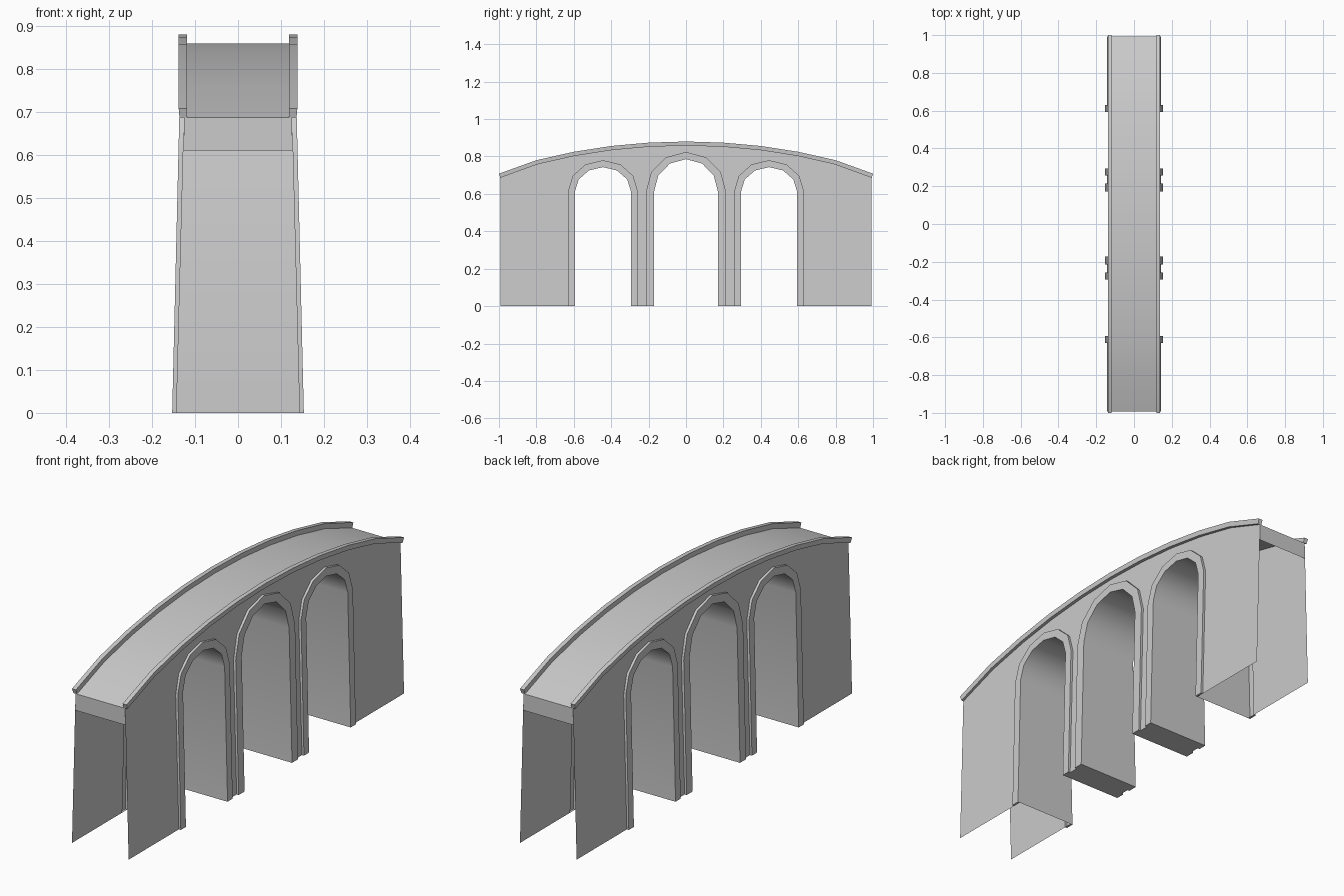
import bpy, bmesh, math
from mathutils import Vector

if "Cube" in bpy.data.objects:
    bpy.data.objects.remove(bpy.data.objects["Cube"])

SPRING = 0.612
CURB_H = 0.022
# half profile of the curb top (y, z), mirrored to the full length
HALF = [(0, .88), (.2, .874), (.4, .856), (.6, .825), (.8, .78), (1, .708)]
TOP = [(-y, z) for y, z in HALF[:0:-1]] + HALF
DECK = [(y * .993, z - CURB_H) for y, z in TOP]
# arches: centre y, inner radii, outer radii
ARCHES = [(-.444, (.15, .131), (.187, .168)),
          (0, (.171, .174), (.214, .212)),
          (.444, (.15, .131), (.187, .168))]


def wall_x(z):
    return .143 - .026 * z


def trim_x(z):
    return .153 - .024 * z


def arch_path(yc, radii):
    """Leg, six-sided half ellipse, leg."""
    ry, rz = radii
    curve = [(yc - ry * math.cos(math.pi * i / 6),
              SPRING + rz * math.sin(math.pi * i / 6)) for i in range(7)]
    return [(yc - ry, 0)] + curve + [(yc + ry, 0)]


def build(name, verts, faces, outward=None):
    """Mesh object; outward(centre) gives the side each face should show."""
    me = bpy.data.meshes.new(name)
    me.from_pydata(verts, [], faces)
    bm = bmesh.new()
    bm.from_mesh(me)
    bm.normal_update()
    if outward:
        for f in bm.faces:
            if f.normal.dot(outward(f.calc_center_median())) < 0:
                f.normal_flip()
    else:
        bmesh.ops.recalc_face_normals(bm, faces=bm.faces)
    bm.to_mesh(me)
    bm.free()
    ob = bpy.data.objects.new(name, me)
    bpy.context.collection.objects.link(ob)
    bpy.ops.object.select_all(action='DESELECT')
    ob.select_set(True)
    bpy.context.view_layer.objects.active = ob
    bpy.ops.object.shade_smooth_by_angle(angle=math.radians(35))
    return ob


def loft(name, rows, outward=None, closed=False, caps=False):
    """Skin a list of equal-length rows; closed joins the last row to the first."""
    n, m = len(rows), len(rows[0])
    verts = [v for r in rows for v in r]
    faces = []
    for a in range(n if closed else n - 1):
        b = (a + 1) % n
        faces += [(a*m + i, a*m + i + 1, b*m + i + 1, b*m + i) for i in range(m - 1)]
    if caps:
        faces += [tuple(a*m + e for a in range(n)) for e in (0, m - 1)]
    return build(name, verts, faces, outward)


# road surface
loft("road", [[(s * .125, y, z) for y, z in DECK] for s in (-1, 1)],
     lambda c: Vector((0, 0, 1)))

# short panel under each end of the road
for s in (-1, 1):
    y, z = s * .993, DECK[0][1]
    build("end_panel", [(-.125, y, z), (.125, y, z), (.127, y, .61), (-.127, y, .61)],
          [(0, 1, 2, 3)], lambda c, s=s: Vector((0, s, 0)))

# leaning side walls, cut around the arches, and the curbs above them
outline = [(-.993, 0)]
for yc, inner, outer in ARCHES:
    outline += arch_path(yc, outer)
outline += [(.993, 0)] + DECK[::-1]
for s in (-1, 1):
    build("side_wall", [(s * wall_x(z), y, z) for y, z in outline],
          [tuple(range(len(outline)))], lambda c, s=s: Vector((s, 0, 0)))
    loft("curb", [[(s * x, y, z) for y, z in path]
                  for x, path in ((.118, DECK), (.118, TOP), (.138, TOP), (.136, DECK))],
         closed=True, caps=True)

# arch linings and raised trims
for yc, inner, outer in ARCHES:
    def away(c, yc=yc):
        return c - Vector((0, yc, min(max(c.z, .01), SPRING)))
    pin, pout = arch_path(yc, inner), arch_path(yc, outer)
    loft("arch_lining", [[(s * trim_x(z), y, z) for y, z in pin] for s in (-1, 1)],
         lambda c, away=away: -away(c))
    for s in (-1, 1):
        rows = [[(s * fx(z), y, z) for y, z in path]
                for fx, path in ((wall_x, pout), (trim_x, pout), (trim_x, pin), (wall_x, pin))]
        ob = loft("arch_trim", rows[:3], away)
        for e in (0, -1):
            build("trim_foot", [r[e] for r in rows], [(0, 1, 2, 3)],
                  lambda c: Vector((0, 0, -1)))

# undersides of the two piers
for s in (-1, 1):
    x = wall_x(0)
    build("pier_base", [(-x, s * .171, 0), (x, s * .171, 0), (x, s * .294, 0), (-x, s * .294, 0)],
          [(0, 1, 2, 3)], lambda c: Vector((0, 0, -1)))
